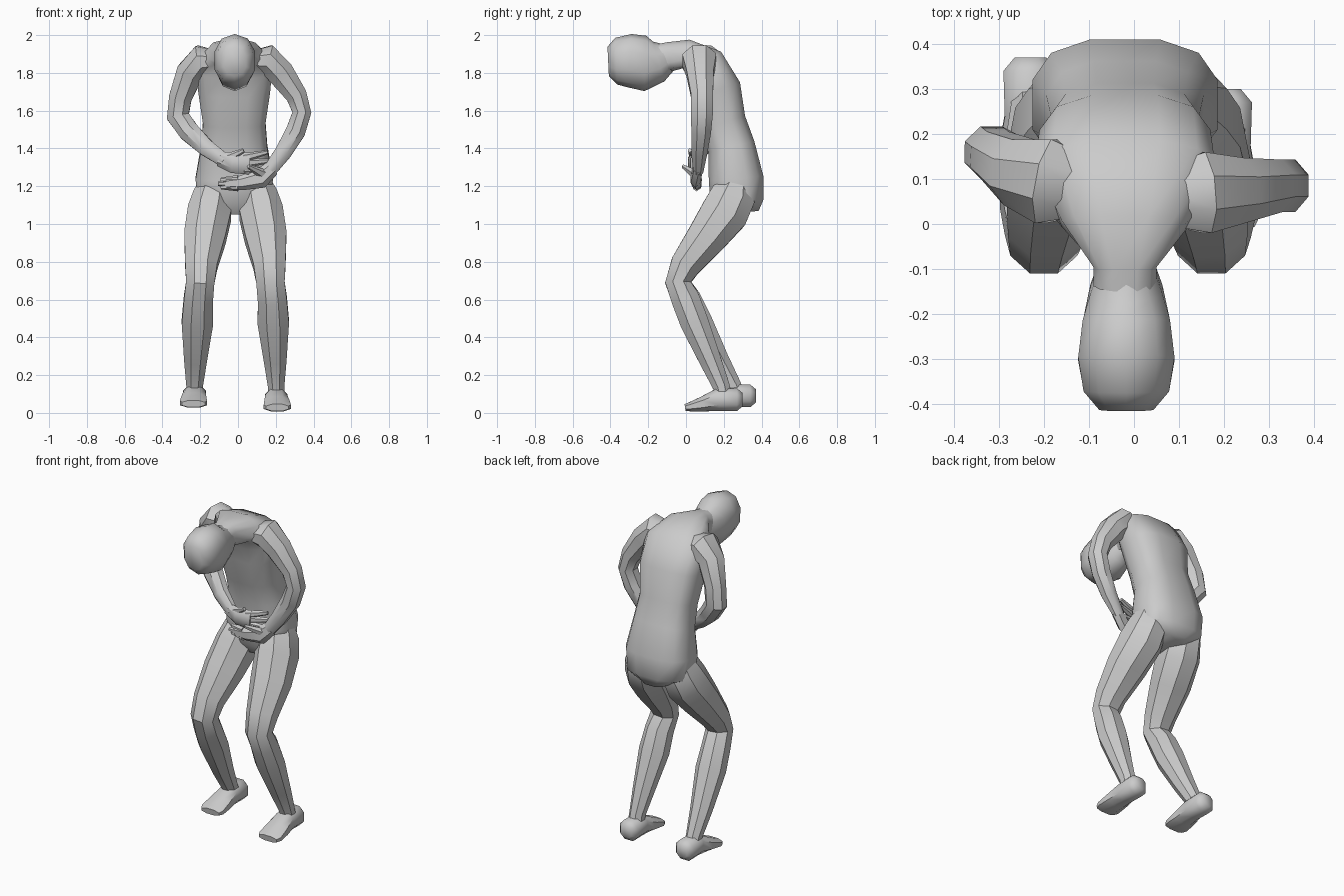
import bpy, bmesh, math
from mathutils import Vector


def loft(name, rings, ref=(1, 0, 0), sides=8, angle=40, e=1.0):
    """Closed tube through rings (x, y, z, half_width, half_depth); width lies along ref.
    e below 1 makes the section squarer."""
    bm = bmesh.new()
    ctr = [Vector(r[:3]) for r in rings]
    k = math.cos(math.pi / sides) ** -e

    def power(c):
        return k * math.copysign(abs(c) ** e, c)
    loops = []
    for i, r in enumerate(rings):
        t = (ctr[min(i + 1, len(ctr) - 1)] - ctr[max(i - 1, 0)]).normalized()
        u = Vector(ref)
        u = (u - t * u.dot(t)).normalized()
        v = t.cross(u)
        loop = []
        for s in range(sides):
            a = 2 * math.pi * (s + 0.5) / sides
            loop.append(bm.verts.new(ctr[i] + u * r[3] * power(math.cos(a)) + v * r[4] * power(math.sin(a))))
        loops.append(loop)
    for p, q in zip(loops, loops[1:]):
        for s in range(sides):
            n = (s + 1) % sides
            bm.faces.new((p[s], p[n], q[n], q[s]))
    bm.faces.new(loops[0])
    bm.faces.new(loops[-1])
    bmesh.ops.recalc_face_normals(bm, faces=bm.faces)
    me = bpy.data.meshes.new(name)
    bm.to_mesh(me)
    bm.free()
    ob = bpy.data.objects.new(name, me)
    bpy.context.collection.objects.link(ob)
    bpy.ops.object.select_all(action='DESELECT')
    bpy.context.view_layer.objects.active = ob
    ob.select_set(True)
    bpy.ops.object.shade_smooth_by_angle(angle=math.radians(angle))
    return ob


MID = -0.02  # body midline

# torso from crotch up the bent spine into the neck
loft("torso", [(MID, y, z, a, b) for y, z, a, b in [
    (0.275, 1.06, 0.08, 0.11), (0.27, 1.12, 0.19, 0.14), (0.265, 1.24, 0.205, 0.145),
    (0.24, 1.41, 0.175, 0.125), (0.195, 1.54, 0.165, 0.122), (0.16, 1.71, 0.19, 0.132),
    (0.10, 1.84, 0.20, 0.112), (0.00, 1.90, 0.14, 0.078), (-0.09, 1.885, 0.07, 0.078),
    (-0.13, 1.875, 0.07, 0.08)]], sides=12, angle=50, e=0.72)

# drooping head, face turned down
loft("head", [(-0.017, y, z, a, b) for y, z, a, b in [
    (-0.09, 1.885, 0.06, 0.07), (-0.145, 1.86, 0.08, 0.105), (-0.215, 1.85, 0.097, 0.14),
    (-0.30, 1.865, 0.107, 0.135), (-0.37, 1.862, 0.095, 0.118), (-0.412, 1.86, 0.06, 0.075)]],
    sides=10, angle=50, e=0.9)

# legs and feet: the +x leg steps slightly further forward
for side, name, step, mid in ((-1, "left", 0.0, MID), (1, "right", -0.07, -0.008)):
    def leg_x(d):
        return mid + side * d
    loft(name + "_leg", [(leg_x(d), y + step * f, z, a, b) for d, y, z, a, b, f in [
        (0.10, 0.275, 1.24, 0.07, 0.07, 0), (0.115, 0.25, 1.15, 0.10, 0.118, 0),
        (0.13, 0.205, 1.06, 0.115, 0.125, 0), (0.155, 0.11, 0.93, 0.11, 0.105, 0),
        (0.175, -0.005, 0.78, 0.085, 0.08, 0), (0.18, -0.042, 0.69, 0.075, 0.068, 0),
        (0.19, 0.005, 0.6, 0.077, 0.075, 0.1), (0.195, 0.065, 0.48, 0.083, 0.075, 0.3),
        (0.205, 0.17, 0.28, 0.06, 0.058, 0.6), (0.21, 0.25, 0.14, 0.043, 0.045, 0.9),
        (0.21, 0.27, 0.08, 0.045, 0.045, 1)]], angle=35)
    lift = 0.02 if side < 0 else 0.0
    loft(name + "_foot", [(leg_x(d), y + step, z + lift, a, b) for d, y, z, a, b in [
        (0.21, 0.37, 0.07, 0.035, 0.035), (0.21, 0.34, 0.07, 0.06, 0.06),
        (0.21, 0.24, 0.07, 0.057, 0.06), (0.214, 0.16, 0.047, 0.067, 0.04),
        (0.216, 0.09, 0.032, 0.072, 0.024), (0.216, 0.065, 0.028, 0.06, 0.018)]], angle=50, e=0.85)

# arms: shoulder, elbow, wrist
Y = (0, 1, 0)
loft("left_arm", [
    (-0.09, 0.08, 1.86, 0.06, 0.05), (-0.19, 0.095, 1.865, 0.095, 0.083),
    (-0.255, 0.115, 1.80, 0.075, 0.072), (-0.305, 0.15, 1.67, 0.056, 0.06),
    (-0.318, 0.16, 1.57, 0.057, 0.06), (-0.26, 0.135, 1.49, 0.052, 0.055),
    (-0.17, 0.085, 1.405, 0.042, 0.045), (-0.07, 0.045, 1.335, 0.026, 0.036)], ref=Y, angle=40)
loft("right_arm", [
    (0.05, 0.06, 1.86, 0.06, 0.05), (0.155, 0.07, 1.87, 0.09, 0.08),
    (0.225, 0.075, 1.80, 0.072, 0.072), (0.31, 0.085, 1.68, 0.058, 0.056),
    (0.338, 0.085, 1.59, 0.058, 0.05), (0.305, 0.08, 1.49, 0.052, 0.052),
    (0.24, 0.07, 1.38, 0.042, 0.045), (0.165, 0.065, 1.28, 0.026, 0.036)], ref=Y, angle=40)

# hands folded over the belly: palm, then tapered digits
hands = {
    "left": ([(-0.10, 0.05, 1.345, 0.024, 0.034), (-0.03, 0.035, 1.325, 0.024, 0.048),
              (0.06, 0.045, 1.32, 0.02, 0.05)],
             (0.03, 0.043), 1.32, [(0.155, 0.07, 1.38), (0.17, 0.08, 1.335), (0.15, 0.07, 1.285)],
             (-0.06, 0.04, 1.345), (0.03, 0.02, 1.39)),
    "right": ([(0.18, 0.065, 1.295, 0.024, 0.036), (0.12, 0.05, 1.24, 0.025, 0.045),
               (0.02, 0.055, 1.218, 0.022, 0.034), (-0.06, 0.065, 1.212, 0.018, 0.026)],
              (0.0, 0.055), 1.216, [(-0.09, 0.075, 1.235), (-0.105, 0.07, 1.212), (-0.09, 0.07, 1.195)],
              (0.13, 0.045, 1.265), (0.055, -0.015, 1.305)),
}
for name, (palm, (kx, ky), kz, tips, t0, t1) in hands.items():
    loft(name + "_palm", palm, ref=Y, sides=6, angle=40)
    spread = 0.03 if name == "left" else 0.018
    for i, tip in enumerate(tips):
        base = (kx, ky, kz + spread * (1 - i))
        loft(f"{name}_finger_{i + 1}", [(*base, 0.018, 0.022), (*tip, 0.01, 0.01)], ref=Y, sides=6)
    loft(name + "_thumb", [(*t0, 0.018, 0.024), (*t1, 0.009, 0.01)], ref=Y, sides=6)
